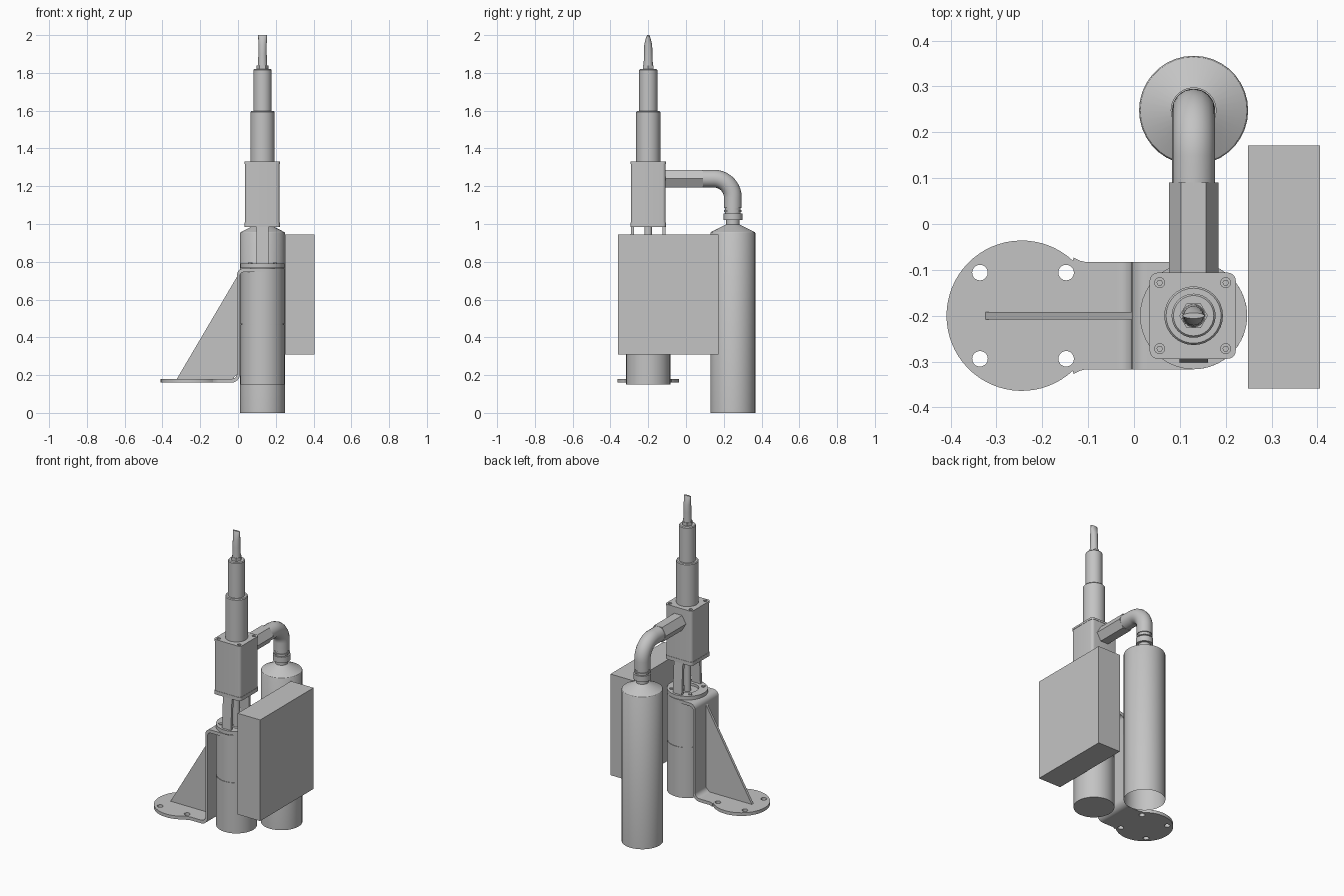
import bpy, bmesh
from math import sin, cos, pi, radians, asin
from mathutils import Matrix, Vector

cube = bpy.data.objects.get("Cube")
if cube:
    bpy.data.objects.remove(cube)

GREY = (0.55, 0.55, 0.55, 1)
metal = bpy.data.materials.new("plain grey")
metal.use_nodes = True
metal.diffuse_color = GREY
metal.node_tree.nodes["Principled BSDF"].inputs["Base Color"].default_value = GREY

AX, AY = 0.13, -0.2      # pump axis
TY = 0.248               # tank axis


def add_mesh(name, mesh):
    ob = bpy.data.objects.new(name, mesh)
    bpy.context.collection.objects.link(ob)
    mesh.materials.clear()
    mesh.materials.append(metal)
    bpy.ops.object.select_all(action='DESELECT')
    ob.select_set(True)
    bpy.context.view_layer.objects.active = ob
    bpy.ops.object.shade_smooth_by_angle(angle=radians(32))
    return ob


def lathe(name, at, sections, sides=32, bottom=True, top=True, matrix=Matrix()):
    """Stack of rings (z, rx[, ry]) joined into one solid."""
    bm = bmesh.new()
    rings = []
    for z, rx, *ry in sections:
        ry = ry[0] if ry else rx
        rings.append([bm.verts.new((rx * cos(2 * pi * i / sides), ry * sin(2 * pi * i / sides), z))
                      for i in range(sides)])
    for a, b in zip(rings, rings[1:]):
        for i in range(sides):
            j = (i + 1) % sides
            bm.faces.new((a[i], a[j], b[j], b[i]))
    if bottom:
        bm.faces.new(rings[0][::-1])
    if top:
        bm.faces.new(rings[-1])
    bm.transform(Matrix.Translation(at) @ matrix)
    mesh = bpy.data.meshes.new(name)
    bm.to_mesh(mesh)
    bm.free()
    return add_mesh(name, mesh)


def curve_mesh(name, curve, matrix=Matrix()):
    """Turn a curve into a placed mesh object."""
    tmp = bpy.data.objects.new(name + "_path", curve)
    bpy.context.collection.objects.link(tmp)
    dg = bpy.context.evaluated_depsgraph_get()
    mesh = bpy.data.meshes.new_from_object(tmp.evaluated_get(dg))
    bpy.data.objects.remove(tmp)
    mesh.transform(matrix)
    bm = bmesh.new()
    bm.from_mesh(mesh)
    bmesh.ops.remove_doubles(bm, verts=bm.verts, dist=0.0001)
    bmesh.ops.recalc_face_normals(bm, faces=bm.faces)
    bm.to_mesh(mesh)
    bm.free()
    return add_mesh(name, mesh)


def plate(name, loops, lo, hi, turn=Matrix()):
    """Extrude outlines from lo to hi; inner loops become holes."""
    c = bpy.data.curves.new(name, 'CURVE')
    c.dimensions, c.fill_mode, c.extrude = '2D', 'BOTH', (hi - lo) / 2
    for loop in loops:
        s = c.splines.new('POLY')
        s.points.add(len(loop) - 1)
        for p, (x, y) in zip(s.points, loop):
            p.co = (x, y, 0, 1)
        s.use_cyclic_u = True
    return curve_mesh(name, c, turn @ Matrix.Translation((0, 0, (lo + hi) / 2)))


def arc(cx, cy, r, a0, a1, n=8):
    return [(cx + r * cos(radians(a0 + (a1 - a0) * i / n)),
             cy + r * sin(radians(a0 + (a1 - a0) * i / n))) for i in range(n + 1)]


def circle(cx, cy, r, n=20):
    return arc(cx, cy, r, 0, 360 * (n - 1) / n, n - 1)


def round_rect(cx, cy, hx, hy, r):
    pts = []
    for k, (sx, sy) in enumerate(((1, 1), (-1, 1), (-1, -1), (1, -1))):
        pts += arc(cx + sx * (hx - r), cy + sy * (hy - r), r, 90 * k, 90 * k + 90, 5)
    return pts


XZ = Matrix.Rotation(pi / 2, 4, 'X')                                  # (x, y) -> (x, z)
YZ = Matrix(((0, 0, 1, 0), (1, 0, 0, 0), (0, 1, 0, 0), (0, 0, 0, 1)))  # (x, y) -> (y, z)

# Motor: two housings with a thin seam
lathe("motor", (AX, AY, 0), [(0.15, 0.117), (0.467, 0.117), (0.467, 0.114), (0.471, 0.114),
                             (0.471, 0.117), (0.745, 0.117)])

# Mounting foot: round plate with filleted neck and bolt holes
W, R, FX = 0.117, 0.164, -0.245
side = [(-0.04, AY + W), (-0.105, AY + W), (-0.118, AY + W + 0.003), (-0.132, AY + W + 0.01)]
left = side + arc(FX, AY, R, 47, 180, 24)
foot = left + [(x, 2 * AY - y) for x, y in reversed(left[:-1])]
holes = [circle(x, AY + s * 0.094, 0.017) for x in (-0.336, -0.148) for s in (-1, 1)]
plate("mounting_foot", [foot] + holes, 0.16, 0.18)

# Bent upright joining the foot to the motor top
strip = ([(-0.04, 0.16)] + arc(-0.035, 0.205, 0.045, -90, 0) + arc(0.03, 0.725, 0.02, 180, 90)
         + [(AX, 0.745), (AX, 0.765)] + arc(0.03, 0.73, 0.035, 90, 180)
         + arc(-0.035, 0.21, 0.03, 0, -90) + [(-0.04, 0.18)])
plate("bracket_upright", [strip], -AY - W, -AY + W, XZ)
plate("bracket_cap", [arc(AX, AY, W, -90, 90, 24), circle(AX, AY, 0.06)], 0.745, 0.765)
plate("gusset", [[(-0.325, 0.178), (-0.03, 0.178), (0, 0.21), (0, 0.73)]],
      -AY - 0.008, -AY + 0.008, XZ)

# Flange with bolt heads, bearing ring and shaft
plate("flange", [circle(AX, AY, 0.117, 40), circle(AX, AY, 0.065, 28)], 0.767, 0.79)
lathe("bearing", (AX, AY, 0), [(0.745, 0.064), (0.775, 0.064)])
for k in range(4):
    a = pi / 4 + k * pi / 2
    lathe("flange_bolt", (AX + 0.092 * cos(a), AY + 0.092 * sin(a), 0),
          [(0.785, 0.011), (0.796, 0.011)], 12)
lathe("shaft", (AX, AY, 0), [(0.77, 0.021), (0.99, 0.021)], 20)

# Front and back legs carrying the pump block
for name, s in (("front_leg", -1), ("back_leg", 1)):
    leg = [(AY + s * d, z) for d, z in ((0.084, 0.785), (0.102, 0.785), (0.09, 0.99), (0.074, 0.99))]
    plate(name, [leg], AX - 0.031, AX + 0.031, YZ)

# Pump block with base plate and corner bolts
BX = 0.128
corners = [(BX + sx * 0.072, AY + sy * 0.072) for sx in (-1, 1) for sy in (-1, 1)]
plate("block_base", [round_rect(BX, AY, 0.094, 0.094, 0.018)], 0.985, 1.008)
plate("block", [round_rect(BX, AY, 0.092, 0.092, 0.018)], 1.008, 1.32)
plate("block_top", [round_rect(BX, AY, 0.094, 0.094, 0.018)]
      + [circle(x, y, 0.011, 14) for x, y in corners], 1.318, 1.33)
for x, y in corners:
    lathe("block_bolt", (x, y, 0), [(1.31, 0.007), (1.325, 0.007)], 6)

# Stepped nozzle tower
lathe("lower_tube", (AX, AY, 0), [(1.33, 0.064), (1.592, 0.064), (1.597, 0.06)])
lathe("upper_tube", (AX, AY, 0), [(1.59, 0.048), (1.815, 0.048), (1.82, 0.044)])
lathe("nozzle_nut", (AX, AY, 0), [(1.815, 0.031), (1.84, 0.031)], 6)
lathe("nozzle_tip", (AX, AY, 0), [(1.835, 0.025), (1.9, 0.022), (1.95, 0.022, 0.021),
                                  (1.985, 0.023, 0.012), (2.0, 0.024, 0.006)], 24)

# Outlet: hexagonal fitting, elbow and coupling
lathe("hex_fitting", (AX, -0.11, 1.24), [(0, 0.054), (0.2, 0.054)], 6,
      matrix=Matrix.Rotation(-pi / 2, 4, 'X'))
pipe = bpy.data.curves.new("elbow", 'CURVE')
pipe.dimensions, pipe.bevel_depth, pipe.bevel_resolution = '3D', 0.047, 6
pipe.use_fill_caps = True
path = [(0.07, 1.24)] + arc(TY - 0.1, 1.14, 0.1, 90, 0, 14) + [(TY, 1.085)]
sp = pipe.splines.new('POLY')
sp.points.add(len(path) - 1)
for p, (y, z) in zip(sp.points, path):
    p.co = (AX, y, z, 1)
curve_mesh("elbow", pipe)
lathe("coupling", (AX, TY, 0), [(1.02, 0.05), (1.056, 0.05), (1.056, 0.041), (1.064, 0.041),
                                (1.064, 0.047), (1.073, 0.047), (1.073, 0.041), (1.087, 0.041)])

# Tank: open at the bottom, conical shoulder and neck
lathe("tank", (AX, TY, 0), [(0, 0.119), (0.952, 0.119), (0.957, 0.116), (0.998, 0.035), (1.022, 0.035)],
      36, bottom=False)

# Control box beside the motor
plate("control_box", [[(0.249, -0.359), (0.406, -0.359), (0.406, 0.171), (0.249, 0.171)]], 0.308, 0.944)
